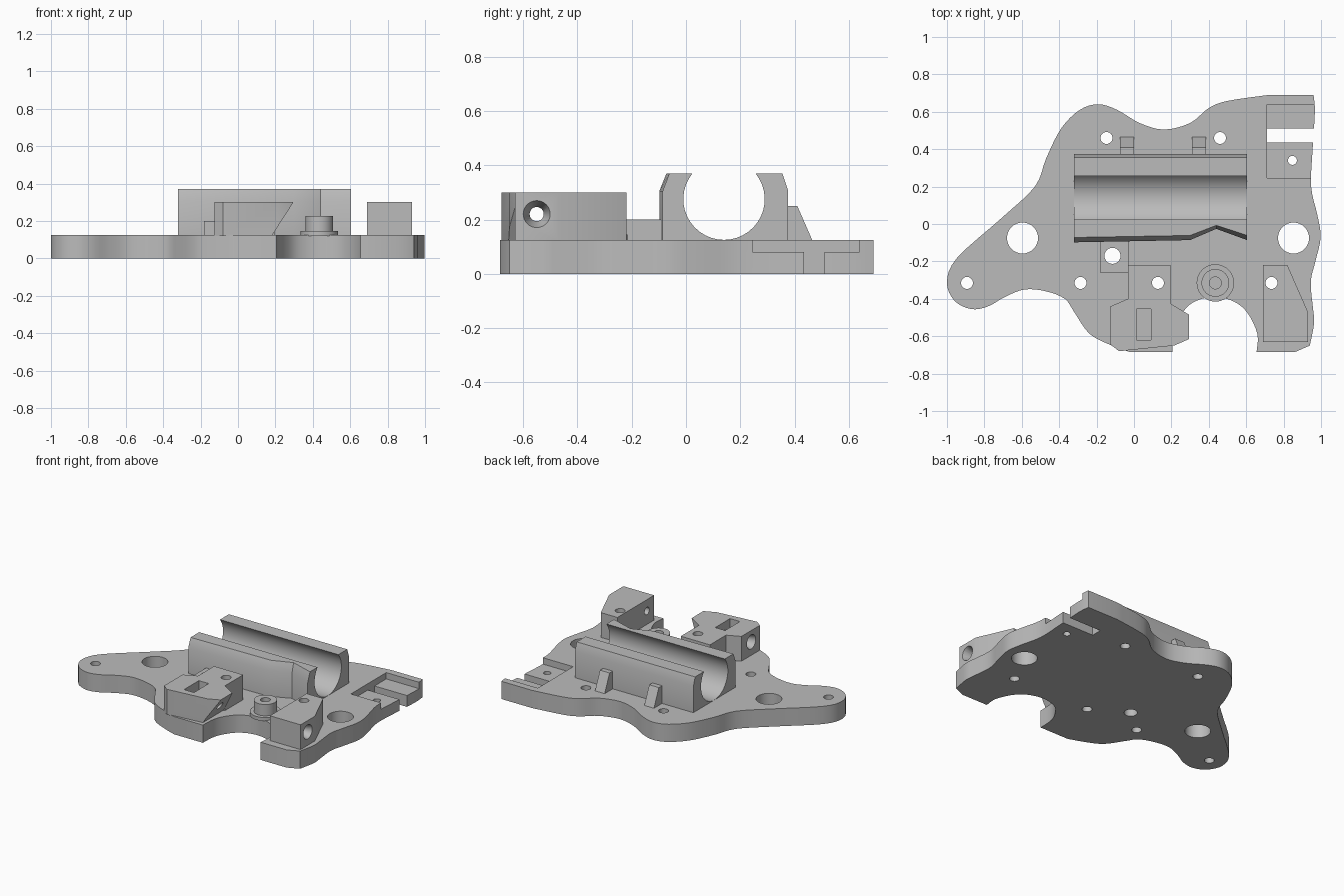
import bpy, bmesh, math
from mathutils import Matrix, Vector

if "Cube" in bpy.data.objects:
    bpy.data.objects.remove(bpy.data.objects["Cube"])

grey = bpy.data.materials.new("plain_grey")
grey.use_nodes = True
grey.diffuse_color = (0.5, 0.5, 0.5, 1)
grey.node_tree.nodes["Principled BSDF"].inputs["Base Color"].default_value = grey.diffuse_color

T = 0.125      # plate thickness
EMBED = 0.12   # raised parts sink slightly into the plate
TOP = 0.30     # height of the clamp blocks


def finish(name, bm):
    bmesh.ops.recalc_face_normals(bm, faces=bm.faces)
    mesh = bpy.data.meshes.new(name)
    bm.to_mesh(mesh)
    bm.free()
    ob = bpy.data.objects.new(name, mesh)
    bpy.context.collection.objects.link(ob)
    mesh.materials.append(grey)
    return ob


def loft(name, sections):
    """Closed solid through equal-length rings of points."""
    bm = bmesh.new()
    rings = [[bm.verts.new(p) for p in s] for s in sections]
    n = len(rings[0])
    for a, b in zip(rings, rings[1:]):
        for i in range(n):
            j = (i + 1) % n
            bm.faces.new((a[i], a[j], b[j], b[i]))
    bm.faces.new(rings[0])
    bm.faces.new(rings[-1])
    return finish(name, bm)


def prism(name, pts, z0, z1):
    return loft(name, [[(x, y, z) for x, y in pts] for z in (z0, z1)])


def box(name, x0, x1, y0, y1, z0, z1):
    return prism(name, [(x0, y0), (x1, y0), (x1, y1), (x0, y1)], z0, z1)


def cone(name, start, end, r0, r1, seg=32):
    a, b = Vector(start), Vector(end)
    bm = bmesh.new()
    rot = (b - a).to_track_quat('Z', 'Y').to_matrix().to_4x4()
    bmesh.ops.create_cone(bm, cap_ends=True, segments=seg, radius1=r0, radius2=r1,
                          depth=(b - a).length, matrix=Matrix.Translation((a + b) / 2) @ rot)
    return finish(name, bm)


def drill(x, y, r, z0=-0.1, z1=0.5):
    return cone("drill", (x, y, z0), (x, y, z1), r, r)


def cut(ob, cutters):
    bpy.context.view_layer.objects.active = ob
    for c in cutters:
        c.hide_render = True
        m = ob.modifiers.new("cut", 'BOOLEAN')
        m.operation, m.solver, m.object = 'DIFFERENCE', 'EXACT', c
        bpy.ops.object.modifier_apply(modifier=m.name)
        bpy.data.objects.remove(c)


def smooth_path(pts, steps=4):
    """Catmull-Rom curve through the points."""
    out = []
    p = [Vector(q) for q in [pts[0]] + pts + [pts[-1]]]
    for a, b, c, d in zip(p, p[1:], p[2:], p[3:]):
        for i in range(steps):
            t = i / steps
            out.append((2 * b + (c - a) * t + (2 * a - 5 * b + 4 * c - d) * t * t
                        + (3 * b - a - 3 * c + d) * t ** 3) / 2)
    return out + [p[-1]]


# base plate: smooth runs joined by sharp corners
left_run = [(-.02, -.685), (-.13, -.645), (-.24, -.585), (-.32, -.47), (-.37, -.4),
            (-.47, -.36), (-.585, -.35), (-.69, -.39), (-.78, -.44), (-.87, -.455),
            (-.96, -.41), (-1, -.31), (-.945, -.18), (-.71, .03), (-.53, .2),
            (-.47, .35), (-.39, .51), (-.29, .61), (-.19, .64), (-.09, .61),
            (.03, .54), (.16, .505), (.3, .54), (.4, .62), (.5, .658), (.72, .69)]
right_run = [(.96, .69), (.967, .6), (.955, .4), (.947, .2), (.98, .05), (.998, -.07),
             (.97, -.2), (.945, -.31), (.957, -.45), (.963, -.53), (.94, -.65)]
front_bay = [(.655, -.685), (.66, -.59), (.61, -.48), (.535, -.415), (.43, -.39),
             (.335, -.41), (.27, -.46), (.215, -.56), (.205, -.685)]
outline = (smooth_path(left_run) + smooth_path(right_run) + [Vector((.86, -.685))]
           + smooth_path(front_bay))
plate = prism("base_plate", outline, 0, T)

# recess and open slot at the back corner, then the plate holes
small = [(-.147, .46), (.46, .46), (-.893, -.315), (-.286, -.315), (.128, -.315), (.735, -.315)]
cut(plate, [box("recess", .71, 1.2, .245, .64, .08, .3),
            box("slot", .71, 1.2, .435, .51, -.1, .3),
            drill(.847, .34, .024), drill(-.115, -.17, .043),
            drill(-.596, -.075, .083), drill(.853, -.075, .083),
            drill(.435, -.315, .032, .1)] + [drill(x, y, .032) for x, y in small])

# bearing holder: open round bore, front wall scooped inwards near one end
cy, cz, r, rim = .14, .275, .15, .37
gap = math.asin((rim - cz) / r)
arc = []
for i in range(29):
    a = math.pi - gap + (math.pi + 2 * gap) * i / 28
    arc.append((cy + r * math.cos(a), cz + r * math.sin(a)))


def holder_section(x, shift):
    front = [(-.098 + shift, EMBED), (-.098 + shift, .305), (-.072 + shift * .9, rim)]
    back = [(.355, rim), (.375, .31), (.375, EMBED)]
    return [(x, y, z) for y, z in front + arc + back]


holder = loft("bearing_holder", [holder_section(x, s) for x, s in
                                 ((-.32, 0), (.3, .012), (.44, .072), (.605, .012))])

# two sloping ribs behind the holder
rib = [(.36, EMBED), (.36, .25), (.41, .25), (.467, EMBED)]
for name, x in (("right_rib", -.075), ("left_rib", .31)):
    loft(name, [[(u, y, z) for y, z in rib] for u in (x, x + .075)])

# low pad with a hole between the front block and the holder
pad = box("cable_pad", -.183, -.03, -.26, -.08, EMBED, .2)
cut(pad, [drill(-.115, -.17, .043)])

# clamp blocks share one crossways screw axis
AY, AZ, BORE, SINK = -.55, .22, .026, .05


def screw_hole():
    return cone("screw_hole", (-.5, AY, AZ), (1.2, AY, AZ), BORE, BORE)


block = prism("front_block", [(-.033, -.22), (.195, -.22), (.195, -.425), (.295, -.485),
                              (.295, -.615), (.215, -.65), (-.08, -.68), (-.125, -.645),
                              (-.125, -.44), (-.033, -.4)], EMBED, TOP)
# the overhanging end is cut back at a slant
wedge = loft("wedge", [[(.177, y, EMBED - .005), (.3, y, TOP + .005), (.5, y, TOP + .005),
                        (.5, y, EMBED - .005)] for y in (-.8, -.425)])
cut(block, [wedge, drill(.128, -.315, .032), screw_hole(),
            cone("sink", (-.126, AY, AZ), (-.05, AY, AZ), SINK, BORE),
            box("nut_pocket", .013, .09, -.62, -.455, .15, .4)])

side = prism("side_block", [(.69, -.22), (.82, -.22), (.93, -.47), (.93, -.63), (.69, -.63)],
             EMBED, TOP)
cut(side, [drill(.735, -.315, .032), screw_hole(),
           cone("sink", (.931, AY, AZ), (.86, AY, AZ), SINK, BORE)])

# stepped boss with a blind hole
for name, rad, top in (("boss_foot", .1, .145), ("boss", .074, .225)):
    ob = cone(name, (.435, -.315, EMBED), (.435, -.315, top), rad, rad, 40)
    cut(ob, [drill(.435, -.315, .032)])

# smooth the rounded walls, keep hard edges
for ob in bpy.context.view_layer.objects:
    ob.select_set(ob.type == 'MESH' and grey.name in ob.data.materials)
bpy.context.view_layer.objects.active = plate
bpy.ops.object.shade_smooth_by_angle(angle=math.radians(25))
